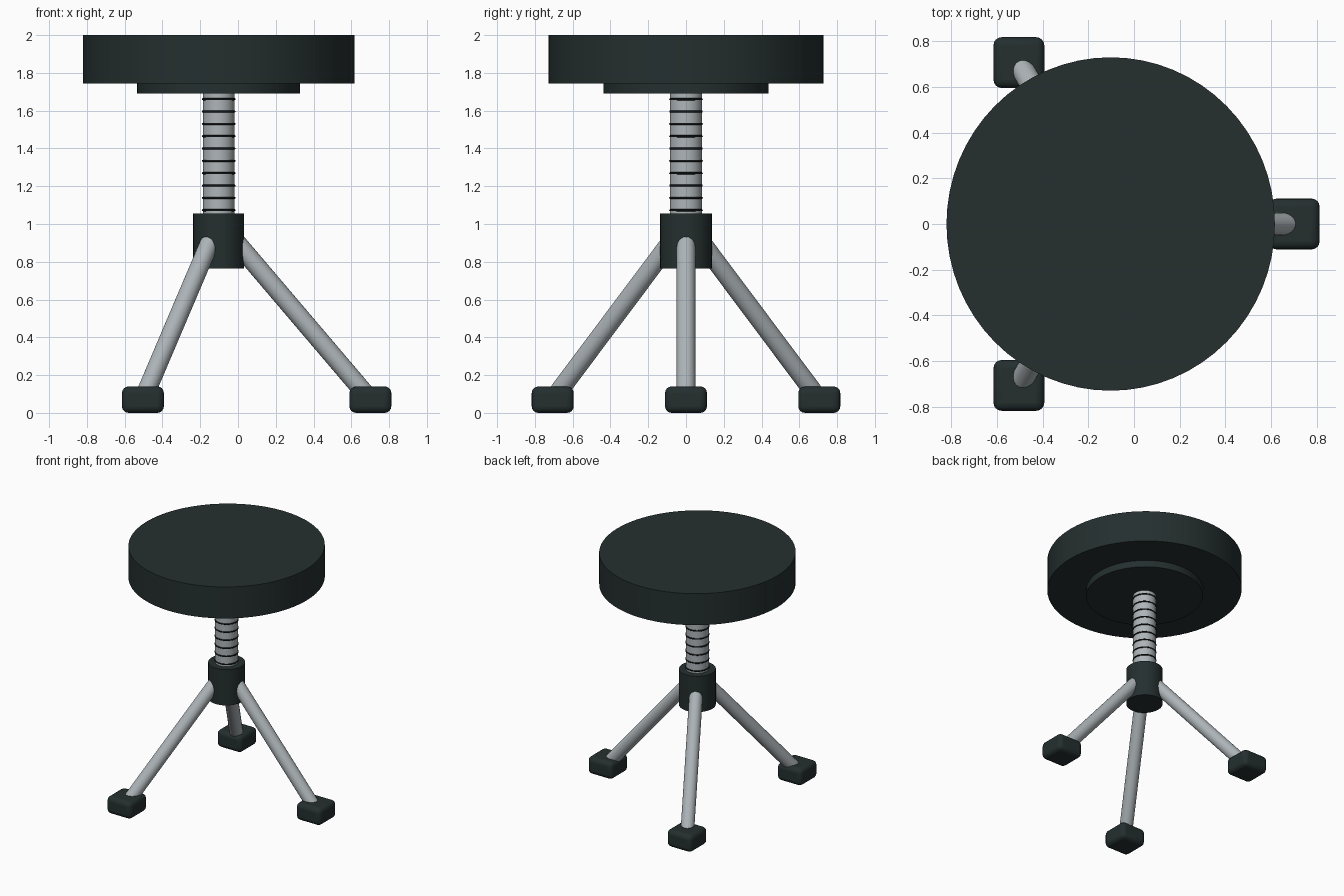
import bpy, math
from mathutils import Vector

if "Cube" in bpy.data.objects:
    bpy.data.objects.remove(bpy.data.objects["Cube"])

CX = -0.102   # stool axis
SX = 0.985    # slight flattening along x


def material(name, rgb):
    m = bpy.data.materials.new(name)
    m.diffuse_color = (*rgb, 1)
    m.use_nodes = True
    m.node_tree.nodes["Principled BSDF"].inputs["Base Color"].default_value = m.diffuse_color
    return m


dark = material("dark_green_black", (0.018, 0.028, 0.028))
metal = material("grey_metal", (0.42, 0.46, 0.48))
black = material("black_ring", (0.006, 0.008, 0.008))


def finish(name, mat, angle=40):
    o = bpy.context.object
    o.name = name
    o.data.materials.append(mat)
    bpy.ops.object.shade_smooth_by_angle(angle=math.radians(angle))
    return o


def disc(name, r, z0, z1, mat, sides=64):
    bpy.ops.mesh.primitive_cylinder_add(vertices=sides, radius=r, depth=z1 - z0,
                                        location=(CX, 0, (z0 + z1) / 2))
    o = finish(name, mat)
    o.scale.x = SX
    return o


# Seat, mounting plate, threaded post and hub
disc("seat", 0.729, 1.745, 2.0, dark)
disc("seat_plate", 0.438, 1.69, 1.75, dark)
disc("post", 0.085, 1.0, 1.70, metal, 32)
disc("hub", 0.137, 0.765, 1.055, dark, 32)

# Thread rings on the post
for i in range(10):
    bpy.ops.mesh.primitive_torus_add(major_radius=0.083, minor_radius=0.006,
                                     major_segments=32, minor_segments=8,
                                     location=(CX, 0, 1.073 + i * 0.0653))
    finish("thread_ring", black, 60)

# Three splayed legs with rounded block feet
for i in range(3):
    a = math.radians(120 * i)
    c, s = math.cos(a) * SX, math.sin(a)
    top = Vector((CX + 0.085 * c, 0.085 * s, 0.915))
    bottom = Vector((CX + 0.815 * c, 0.815 * s, 0.07))
    d = bottom - top
    bpy.ops.mesh.primitive_cylinder_add(vertices=24, radius=0.05, depth=d.length,
                                        location=(top + bottom) / 2)
    leg = finish("leg", metal)
    leg.rotation_euler = d.to_track_quat('Z', 'Y').to_euler()

    bpy.ops.mesh.primitive_cube_add(size=1, location=(bottom.x, bottom.y, 0.07))
    foot = bpy.context.object
    foot.scale = (0.222, 0.222, 0.14)
    bpy.ops.object.transform_apply(location=False, rotation=False, scale=True)
    finish("foot", dark)
    bev = foot.modifiers.new("rounding", 'BEVEL')
    bev.width = 0.035
    bev.segments = 4
